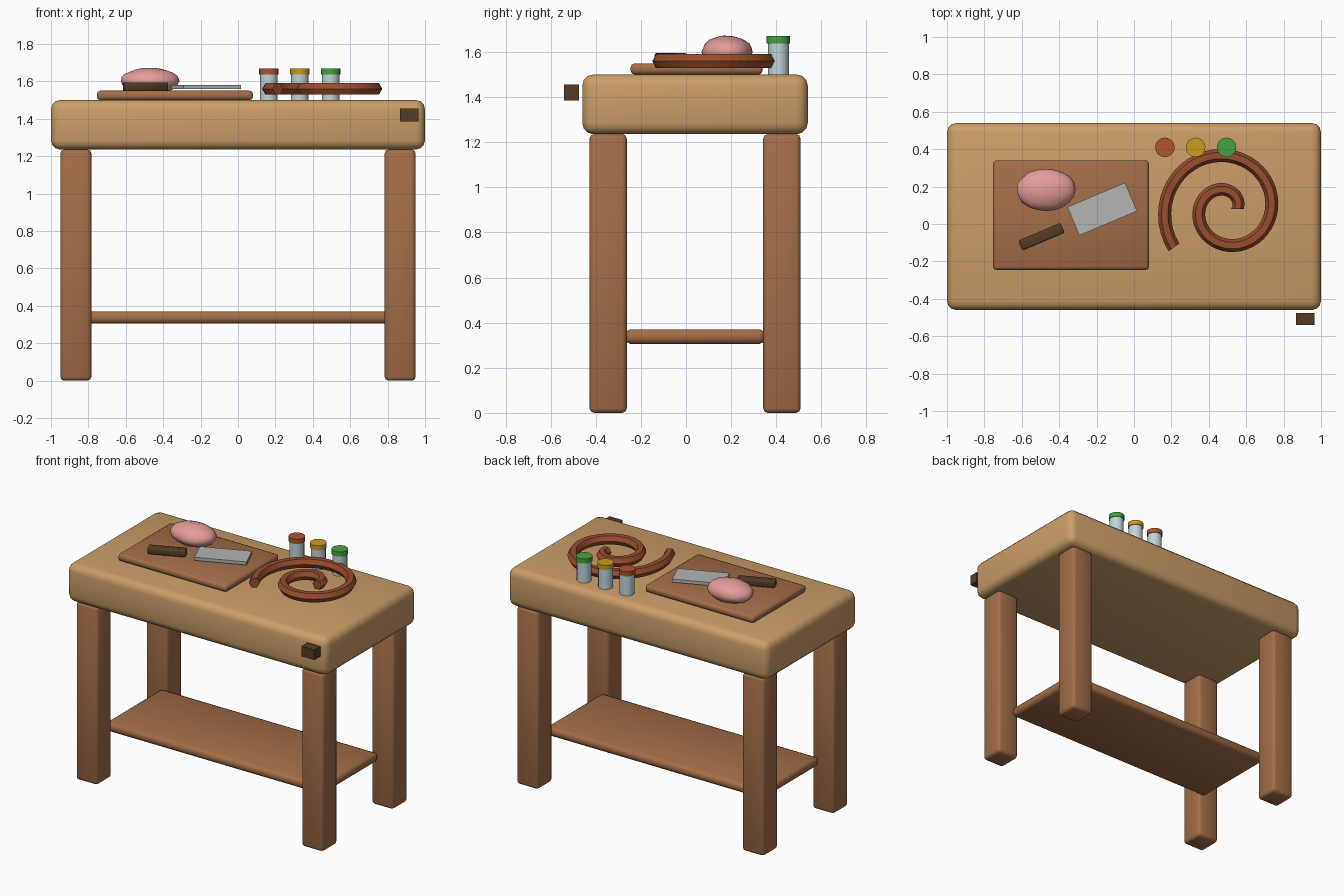
import bpy, bmesh, math, random
from mathutils import Vector, Matrix

if "Cube" in bpy.data.objects:
    bpy.data.objects.remove(bpy.data.objects["Cube"], do_unlink=True)


def material(name, r, g, b):
    m = bpy.data.materials.new(name)
    m.use_nodes = True
    m.diffuse_color = (r, g, b, 1)
    m.node_tree.nodes["Principled BSDF"].inputs["Base Color"].default_value = (r, g, b, 1)
    return m


LIGHT_WOOD = material("light wood", 0.60, 0.34, 0.14)
WOOD = material("brown wood", 0.37, 0.155, 0.065)
DARK_WOOD = material("dark wood", 0.09, 0.045, 0.018)
STEEL = material("steel", 0.46, 0.46, 0.46)
GLASS = material("pale glass", 0.53, 0.66, 0.70)
MEAT = material("pink meat", 0.78, 0.34, 0.32)
SAUSAGE = material("sausage red", 0.32, 0.075, 0.027)
LIDS = {
    "paprika": material("rust lid", 0.42, 0.09, 0.03),
    "mustard": material("gold lid", 0.60, 0.33, 0.015),
    "herb": material("green lid", 0.06, 0.36, 0.055),
}


def finish(name, bm, mat, smooth):
    bmesh.ops.recalc_face_normals(bm, faces=bm.faces)
    mesh = bpy.data.meshes.new(name)
    bm.to_mesh(mesh)
    bm.free()
    mesh.materials.append(mat)
    for p in mesh.polygons:
        p.use_smooth = smooth
    obj = bpy.data.objects.new(name, mesh)
    bpy.context.scene.collection.objects.link(obj)
    return obj


def box(name, centre, size, mat, bevel=0.0, segments=2, turn=0.0):
    bm = bmesh.new()
    bmesh.ops.create_cube(bm, size=1, matrix=Matrix.Diagonal((*size, 1)))
    obj = finish(name, bm, mat, bevel > 0)
    obj.location = centre
    obj.rotation_euler.z = math.radians(turn)
    if bevel:
        mod = obj.modifiers.new("rounded edges", "BEVEL")
        mod.width = bevel
        mod.segments = segments
    return obj


def cylinder(name, x, y, z0, z1, radius, mat):
    bm = bmesh.new()
    bmesh.ops.create_cone(bm, cap_ends=True, segments=20, radius1=radius, radius2=radius,
                          depth=z1 - z0)
    obj = finish(name, bm, mat, False)
    obj.location = (x, y, (z0 + z1) / 2)
    for p in obj.data.polygons:
        p.use_smooth = abs(p.normal.z) < 0.5
    for e in obj.data.edges:
        a, b = (obj.data.vertices[i].co for i in e.vertices)
        e.use_edge_sharp = abs(a.z - b.z) < 0.001
    return obj


# Table
MID_Y = 0.04
box("table_top", (0, MID_Y, 1.368), (2, 1, 0.265), LIGHT_WOOD, 0.05, 3)
for sx, side in ((-1, "right"), (1, "left")):
    for sy, end in ((-1, "front"), (1, "back")):
        box(f"{end}_{side}_leg", (sx * 0.867, MID_Y + sy * 0.385, 0.618),
            (0.165, 0.165, 1.236), WOOD, 0.02)
box("lower_shelf", (0, MID_Y, 0.338), (1.67, 0.62, 0.065), WOOD, 0.025)
box("side_peg", (0.915, -0.508, 1.42), (0.1, 0.065, 0.07), DARK_WOOD)

# Board and cleaver
box("cutting_board", (-0.337, 0.047, 1.525), (0.835, 0.585, 0.05), WOOD, 0.018)
box("cleaver_blade", (-0.17, 0.08, 1.569), (0.335, 0.165, 0.022), STEEL, turn=22.9)
box("cleaver_handle", (-0.495, -0.068, 1.572), (0.245, 0.058, 0.046), DARK_WOOD, 0.008, turn=22.9)

# Lumpy piece of meat
random.seed(4)
bm = bmesh.new()
bmesh.ops.create_icosphere(bm, subdivisions=3, radius=1)
for v in bm.verts:
    v.co *= random.uniform(0.96, 1.01)
    v.co = Vector((v.co.x * 0.16, v.co.y * 0.115, v.co.z * 0.072))
meat = finish("meat", bm, MEAT, True)
meat.location = (-0.47, 0.183, 1.602)

# Spice jars
for i, (spice, lid) in enumerate(LIDS.items()):
    x = 0.165 + 0.165 * i
    cylinder(f"{spice}_jar", x, 0.41, 1.5, 1.64, 0.047, GLASS)
    cylinder(f"{spice}_lid", x, 0.41, 1.638, 1.67, 0.052, lid)

# Coiled sausage: a six-sided tube swept along a flat spiral
bm = bmesh.new()
STEPS, SIDES, TUBE = 72, 6, 0.035
rings = []
for s in range(STEPS + 1):
    quarter = -0.4 + 6.4 * s / STEPS
    angle = math.pi - quarter * math.pi / 2
    reach = 0.331 - 0.046 * quarter
    ring = []
    for k in range(SIDES):
        a = math.tau * k / SIDES
        r = reach + TUBE * math.cos(a)
        ring.append(bm.verts.new((0.496 + r * math.cos(angle), 0.08 + r * math.sin(angle),
                                  1.56 + TUBE * math.sin(a))))
    rings.append(ring)
for a, b in zip(rings, rings[1:]):
    for k in range(SIDES):
        n = (k + 1) % SIDES
        bm.faces.new((a[k], a[n], b[n], b[k]))
bm.faces.new(rings[0])
bm.faces.new(rings[-1])
finish("coiled_sausage", bm, SAUSAGE, False)
